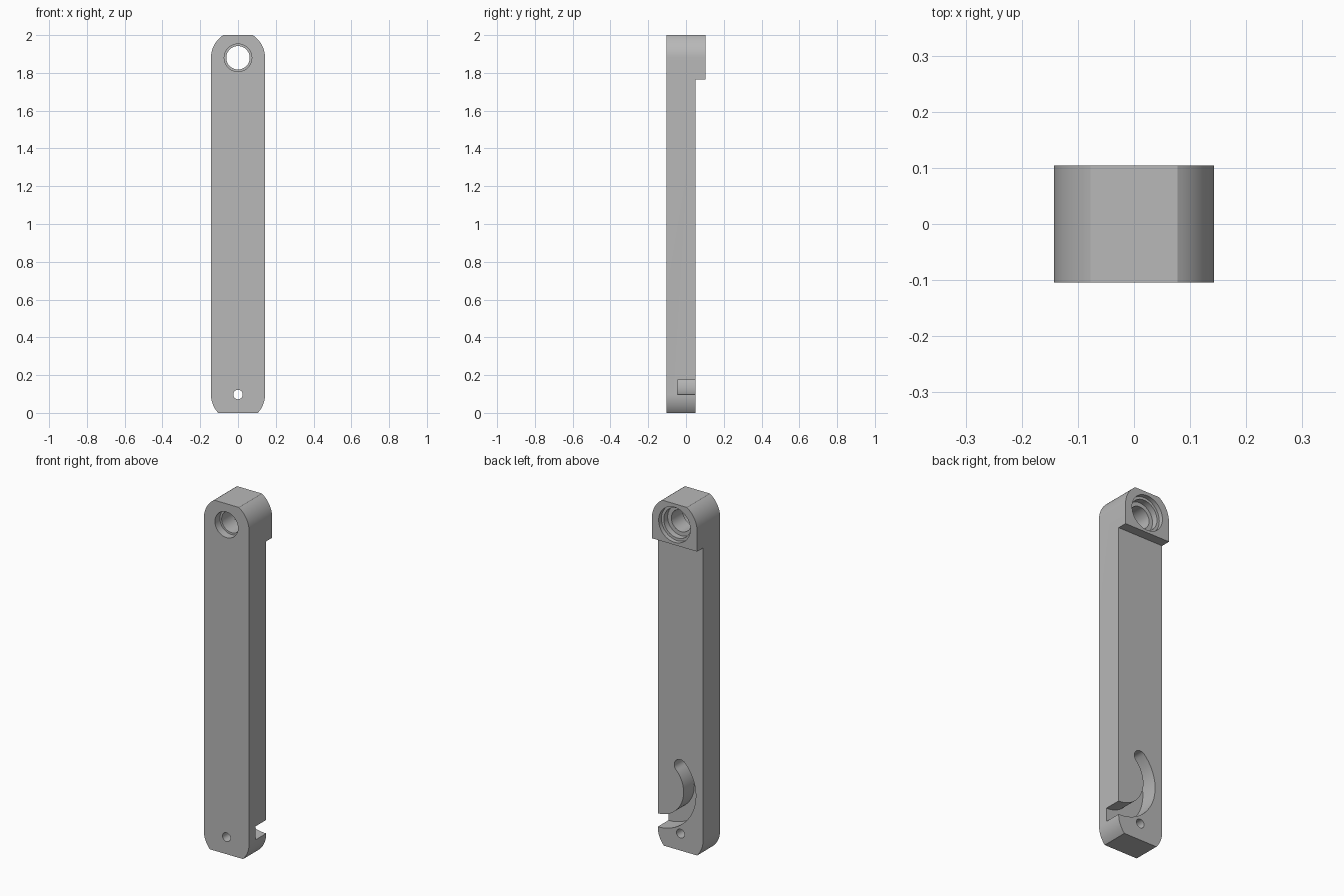
import bpy, bmesh
from math import sin, cos, radians, asin, pi

cube = bpy.data.objects.get("Cube")
if cube:
    bpy.data.objects.remove(cube, do_unlink=True)

W = 0.143                      # half width and end radius
FRONT, BACK, STEP = -0.104, 0.104, 0.05
PIVOT, PIN = 1.88, 0.097       # heights of the two hole centres


def arc(cx, cz, r, a0, a1, n):
    """Points on an arc in the x-z plane, angles in radians."""
    return [(cx + r * cos(a0 + (a1 - a0) * i / n),
             cz + r * sin(a0 + (a1 - a0) * i / n)) for i in range(n + 1)]


def prism(name, outline, y0, y1):
    """Extrude an x-z outline from y0 to y1."""
    bm = bmesh.new()
    face = bm.faces.new([bm.verts.new((x, y0, z)) for x, z in outline])
    new = bmesh.ops.extrude_face_region(bm, geom=[face])["geom"]
    verts = [v for v in new if isinstance(v, bmesh.types.BMVert)]
    bmesh.ops.translate(bm, verts=verts, vec=(0, y1 - y0, 0))
    bmesh.ops.recalc_face_normals(bm, faces=bm.faces)
    mesh = bpy.data.meshes.new(name)
    bm.to_mesh(mesh)
    bm.free()
    obj = bpy.data.objects.new(name, mesh)
    bpy.context.collection.objects.link(obj)
    return obj


def cut(target, outline, y0, y1):
    """Subtract a prism from the target and remove the cutter."""
    cutter = prism("cutter", outline, y0, y1)
    cutter.hide_render = True
    mod = target.modifiers.new("cut", "BOOLEAN")
    mod.operation, mod.solver, mod.object = "DIFFERENCE", "EXACT", cutter
    bpy.context.view_layer.objects.active = target
    bpy.ops.object.modifier_apply(modifier=mod.name)
    bpy.data.objects.remove(cutter, do_unlink=True)


def circle(z, r, n=64):
    return arc(0, z, r, 0, 2 * pi, n)[:-1]


# Bar with truncated round ends
top = asin((2 - PIVOT) / W)
bottom = asin(PIN / W)
outline = (arc(0, PIVOT, W, 0, top, 16) + arc(0, PIVOT, W, pi - top, pi, 16)
           + arc(0, PIN, W, pi, pi + bottom, 16)
           + arc(0, PIN, W, -bottom, 0, 16))
arm = prism("lever_arm", outline, FRONT, BACK)

# Thinner shank below the thick head
cut(arm, [(-1, -1), (1, -1), (1, 1.765), (-1, 1.765)], STEP, 1)

# Stepped pivot bore: front recess, inner lip, two back recesses
for radius, y0, y1 in ((0.062, -1, 1), (0.073, -1, -0.059),
                       (0.085, 0.044, 1), (0.1, 0.079, 1)):
    cut(arm, circle(PIVOT, radius), y0, y1)

# Small pin hole
cut(arm, circle(PIN, 0.025, 32), -1, 1)

# Curved guide slot, open on the left side, with a round closed end
cx, cz, mid, half = W, 0.338, 0.2015, 0.0385
a, b = radians(270), radians(135)
slot = [(0.3, cz - mid - half)]
slot += arc(cx, cz, mid + half, a, b, 40)
slot += arc(cx + mid * cos(b), cz + mid * sin(b), half, b, b - pi, 16)[1:-1]
slot += arc(cx, cz, mid - half, b, a, 40)
slot += [(0.3, cz - mid + half)]
cut(arm, slot, -0.046, 0.2)

# Single grey finish
grey = bpy.data.materials.new("grey")
grey.use_nodes = True
color = (0.48, 0.48, 0.48, 1)
grey.diffuse_color = color
grey.node_tree.nodes["Principled BSDF"].inputs["Base Color"].default_value = color
arm.data.materials.clear()
arm.data.materials.append(grey)

bpy.ops.object.select_all(action="DESELECT")
arm.select_set(True)
bpy.context.view_layer.objects.active = arm
bpy.ops.object.shade_smooth_by_angle(angle=radians(25))
